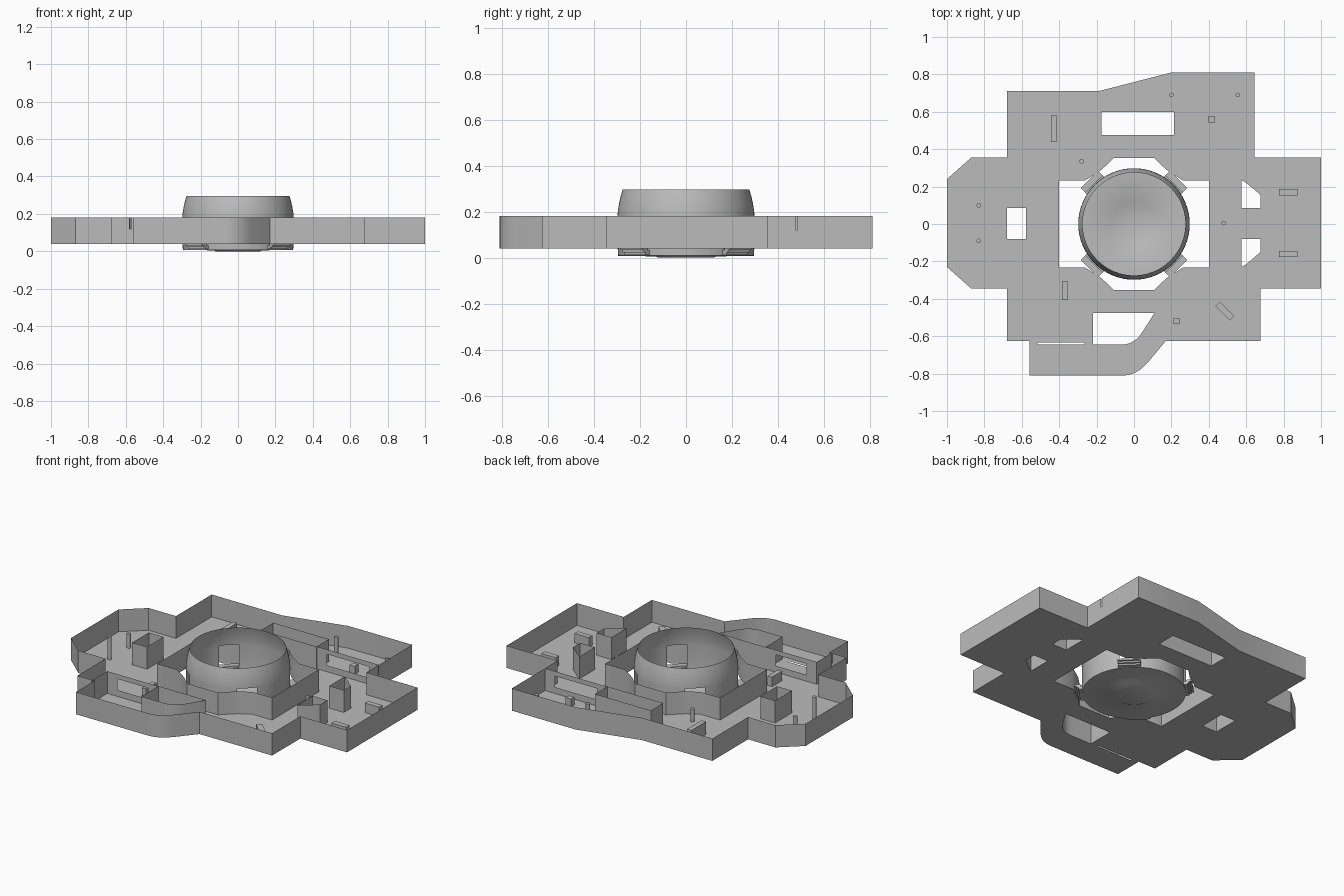
import bpy, bmesh, math
from mathutils import Matrix, Vector

cube = bpy.data.objects.get("Cube")
if cube:
    bpy.data.objects.remove(cube, do_unlink=True)

FLOOR, TOP = 0.04, 0.18

grey = bpy.data.materials.new("plain grey")
grey.use_nodes = True
grey.diffuse_color = (0.5, 0.5, 0.5, 1)
grey.node_tree.nodes["Principled BSDF"].inputs["Base Color"].default_value = (0.5, 0.5, 0.5, 1)


def finish(bm, name, smooth=False):
    mesh = bpy.data.meshes.new(name)
    bm.to_mesh(mesh)
    bm.free()
    mesh.materials.append(grey)
    ob = bpy.data.objects.new(name, mesh)
    bpy.context.collection.objects.link(ob)
    if smooth:
        bpy.ops.object.select_all(action='DESELECT')
        ob.select_set(True)
        bpy.context.view_layer.objects.active = ob
        bpy.ops.object.shade_smooth_by_angle(angle=math.radians(35))
    return ob


def strip(bm, pts, z0=FLOOR, z1=TOP, closed=False):
    """Thin sheet wall standing on a path."""
    low = [bm.verts.new((x, y, z0)) for x, y in pts]
    high = [bm.verts.new((x, y, z1)) for x, y in pts]
    for i in range(len(pts) - (not closed)):
        j = (i + 1) % len(pts)
        bm.faces.new((low[i], low[j], high[j], high[i]))


def arc(start, bend, end, n=6):
    """Points of a quadratic curve."""
    a, b, c = Vector(start), Vector(bend), Vector(end)
    ts = [i / n for i in range(n + 1)]
    return [tuple(a * (1 - t) ** 2 + b * 2 * t * (1 - t) + c * t * t) for t in ts]


def rect(x0, x1, y0, y1):
    return [(x0, y0), (x1, y0), (x1, y1), (x0, y1)]


# Outer outline in two runs, parted by the two wall slots
run_a = [(.645, .475), (.645, .355), (1, .355), (1, -.345), (.675, -.345), (.675, -.625), (.17, -.625)]
run_a += arc((.07, -.745), (.01, -.81), (-.06, -.81))
run_a += [(-.56, -.81), (-.56, -.625), (-.57, -.625)]
run_b = [(-.58, -.625), (-.68, -.625), (-.68, -.345), (-.87, -.345), (-1, -.23), (-1, .24),
         (-.87, .355), (-.68, .355), (-.68, .71), (-.19, .71), (.2, .81), (.645, .81), (.645, .485)]

# Holes through the floor; the middle one is mirrored from a quarter
quarter = [(.4, .233), (.26, .233), (.17, .293), (.108, .353)]
middle = (quarter + [(-x, y) for x, y in reversed(quarter)]
          + [(-x, -y) for x, y in quarter] + [(x, -y) for x, y in reversed(quarter)])
front_hole = ([(-.22, -.475), (.11, -.475)]
              + arc((.04, -.585), (0, -.645), (-.07, -.645)) + [(-.22, -.645)])
back_hole = rect(-.175, .213, .477, .6)
side_hole = rect(-.68, -.577, -.08, .085)
tower_a = [(.575, .085), (.677, .085), (.677, .155), (.6, .22), (.575, .235)]
tower_b = [(x, -y + .005) for x, y in tower_a]
holes = {"middle_wall": middle, "front_hole_wall": front_hole, "back_hole_wall": back_hole,
         "side_hole_wall": side_hole, "tower_wall_left": tower_a, "tower_wall_right": tower_b}
slot_hole = rect(-.515, -.265, -.643, -.633)

# Floor plate
bm = bmesh.new()
for loop in [run_a + run_b, slot_hole, *holes.values()]:
    vs = [bm.verts.new((x, y, FLOOR)) for x, y in loop]
    for i, v in enumerate(vs):
        bm.edges.new((v, vs[i - 1]))
bmesh.ops.triangle_fill(bm, edges=bm.edges[:], use_beauty=True, normal=(0, 0, 1))
finish(bm, "floor_plate")

# Outer wall, lower at the slots
bm = bmesh.new()
strip(bm, run_a)
strip(bm, run_b)
strip(bm, [run_a[-1], run_b[0]], z1=.12)
strip(bm, [run_b[-1], run_a[0]], z1=.12)
finish(bm, "outer_wall", True)

# Walls around the holes
for name, loop in holes.items():
    bm = bmesh.new()
    strip(bm, loop, closed=True)
    finish(bm, name, True)


# Partition walls with a window
def framed_wall(name, x0, x1, y):
    bm = bmesh.new()
    a, b = x0 + .07, x1 - .07
    strip(bm, [(x0, y), (a, y)])
    strip(bm, [(b, y), (x1, y)])
    strip(bm, [(a, y), (b, y)], FLOOR, .08)
    strip(bm, [(a, y), (b, y)], .15, TOP)
    finish(bm, name)


framed_wall("back_partition", .213, .645, .48)
framed_wall("front_partition", -.575, -.22, -.478)
bm = bmesh.new()
strip(bm, [(-.575, -.478), (-.575, -.625)])
finish(bm, "front_side_partition")

# Bowl shell with four diagonal windows
bm = bmesh.new()
SEG = 64
profile = [(.12, 0), (.13, .005), (.295, .008), (.297, FLOOR), (.298, TOP), (.296, .205),
           (.29, .24), (.283, .27), (.275, .297)]
rings = []
for r, z in profile:
    rings.append([bm.verts.new((r * math.cos(math.tau * i / SEG), r * math.sin(math.tau * i / SEG), z))
                  for i in range(SEG)])
bm.faces.new(list(reversed(rings[0])))
for k in range(len(rings) - 1):
    for i in range(SEG):
        window = profile[k][1] == FLOOR and (i + 2 - SEG // 8) % (SEG // 4) < 4
        if not window:
            j = (i + 1) % SEG
            bm.faces.new((rings[k][i], rings[k][j], rings[k + 1][j], rings[k + 1][i]))
finish(bm, "bowl", True)


def box(name, x, y, sx, sy, z0, z1, turn=0):
    bm = bmesh.new()
    m = (Matrix.Translation((x, y, (z0 + z1) / 2)) @ Matrix.Rotation(math.radians(turn), 4, 'Z')
         @ Matrix.Diagonal((sx, sy, z1 - z0, 1)))
    bmesh.ops.create_cube(bm, size=1, matrix=m)
    finish(bm, name)


# Stepped brackets joining the bowl to the floor
for q in range(4):
    ang = 45 + 90 * q
    for s in range(3):
        r = .295 + .012 * s
        box(f"bracket_{q + 1}_step_{s + 1}", r * math.cos(math.radians(ang)), r * math.sin(math.radians(ang)),
            .035, .13, .012 + .01 * s, .022 + .01 * s, ang)

# Round pegs
for n, (x, y, top) in enumerate([(-.83, .1, .13), (-.83, -.09, TOP), (-.28, .335, .12),
                                 (.2, .69, .16), (.555, .69, .12), (.48, .005, .12)]):
    bm = bmesh.new()
    bmesh.ops.create_cone(bm, cap_ends=True, segments=12, radius1=.012, radius2=.012, depth=top - FLOOR,
                          matrix=Matrix.Translation((x, y, (top + FLOOR) / 2)))
    finish(bm, f"peg_{n + 1}", True)

# Small blocks
for n, (x, y, sx, sy, top, turn) in enumerate([
        (-.43, .51, .03, .145, .12, 0), (-.37, -.355, .03, .1, .1, 0), (.485, -.465, .11, .035, .1, -45),
        (.825, .17, .1, .033, .1, 0), (.825, -.16, .1, .033, .1, 0),
        (.415, .56, .035, .035, .09, 0), (.227, -.52, .03, .03, .1, 0)]):
    box(f"block_{n + 1}", x, y, sx, sy, FLOOR, top, turn)
